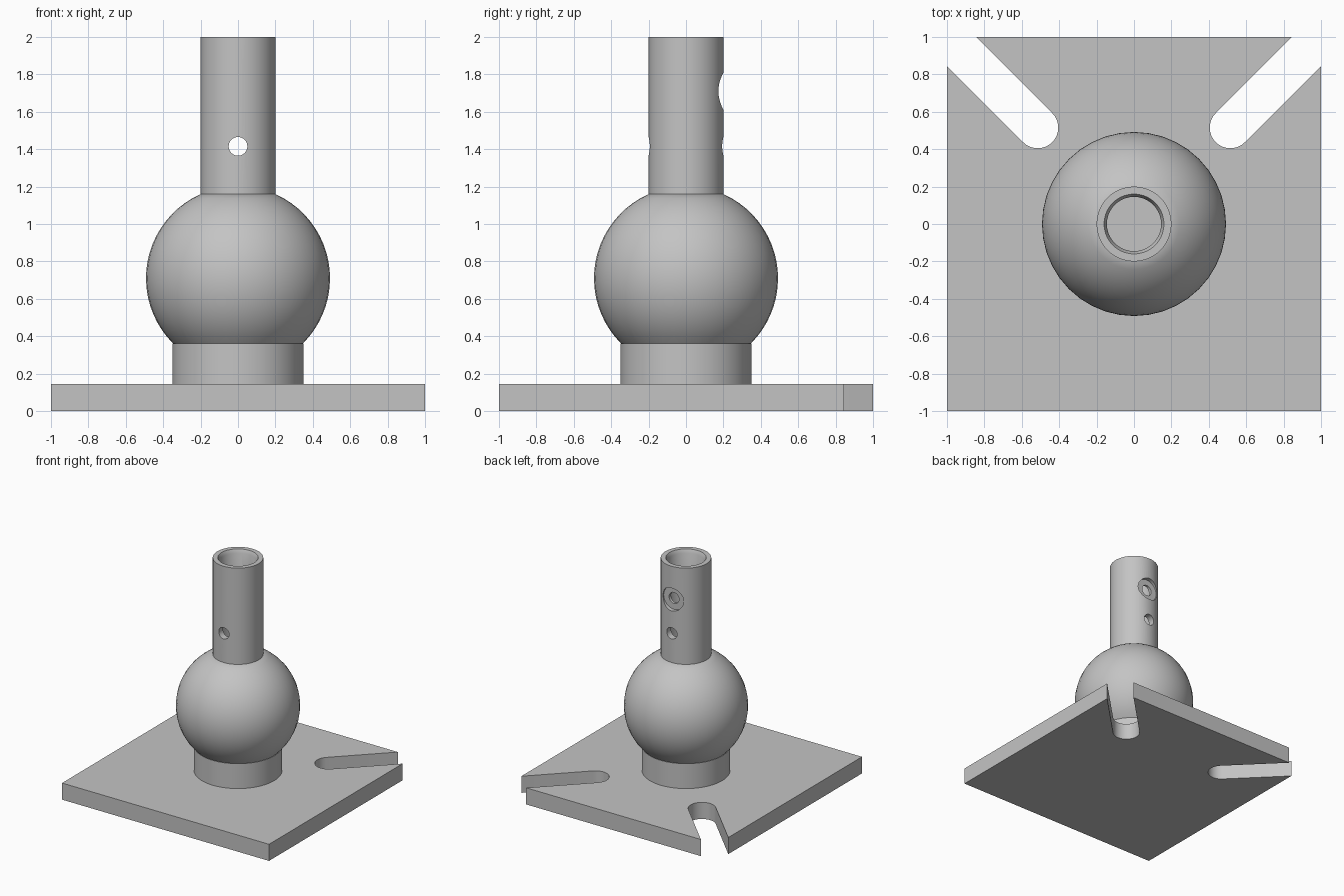
import bpy, bmesh, math
from mathutils import Matrix

if "Cube" in bpy.data.objects:
    bpy.data.objects.remove(bpy.data.objects["Cube"])

grey = bpy.data.materials.new("light grey")
grey.diffuse_color = (0.55, 0.55, 0.55, 1)
grey.use_nodes = True
grey.node_tree.nodes["Principled BSDF"].inputs["Base Color"].default_value = grey.diffuse_color


def make_object(name, bm):
    bmesh.ops.recalc_face_normals(bm, faces=bm.faces[:])
    mesh = bpy.data.meshes.new(name)
    bm.to_mesh(mesh)
    bm.free()
    mesh.materials.append(grey)
    obj = bpy.data.objects.new(name, mesh)
    bpy.context.collection.objects.link(obj)
    return obj


def activate(obj):
    bpy.ops.object.select_all(action='DESELECT')
    obj.select_set(True)
    bpy.context.view_layer.objects.active = obj


def smooth(obj):
    activate(obj)
    bpy.ops.object.shade_smooth_by_angle(angle=math.radians(30))


def lathe(name, profile, steps):
    """Revolve an (r, z) profile that starts and ends on the z axis."""
    bm = bmesh.new()
    verts = [bm.verts.new((r, 0, z)) for r, z in profile]
    edges = [bm.edges.new(pair) for pair in zip(verts, verts[1:])]
    bmesh.ops.spin(bm, geom=verts + edges, cent=(0, 0, 0), axis=(0, 0, 1),
                   angle=math.tau, steps=steps, use_duplicate=False)
    bmesh.ops.remove_doubles(bm, verts=bm.verts[:], dist=1e-5)
    return make_object(name, bm)


def drill(target, radius, y0, y1, z):
    """Cut a round hole along y."""
    bm = bmesh.new()
    place = Matrix.Translation((0, (y0 + y1) / 2, z)) @ Matrix.Rotation(math.pi / 2, 4, 'X')
    bmesh.ops.create_cone(bm, cap_ends=True, segments=32, radius1=radius,
                          radius2=radius, depth=y1 - y0, matrix=place)
    cutter = make_object("hole_cutter", bm)
    cutter.hide_render = True
    mod = target.modifiers.new("hole", 'BOOLEAN')
    mod.operation, mod.solver, mod.object = 'DIFFERENCE', 'EXACT', cutter
    activate(target)
    bpy.ops.object.modifier_apply(modifier=mod.name)
    bpy.data.objects.remove(cutter)


# Base plate with two rounded slots open at the back corners
slot_r, slot_c, thick = 0.11, 0.515, 0.145
mouth = 1 - slot_r * math.sqrt(2)
half = [(1, -1), (1, mouth)]
for i in range(17):
    a = math.radians(-45 - 180 * i / 16)
    half.append((slot_c + slot_r * math.cos(a), slot_c + slot_r * math.sin(a)))
half.append((mouth, 1))
outline = half + [(-x, y) for x, y in reversed(half)]
bm = bmesh.new()
face = bm.faces.new([bm.verts.new((x, y, 0)) for x, y in outline])
ext = bmesh.ops.extrude_face_region(bm, geom=[face])
bmesh.ops.translate(bm, vec=(0, 0, thick),
                    verts=[v for v in ext["geom"] if isinstance(v, bmesh.types.BMVert)])
smooth(make_object("base_plate", bm))

# Collar under the ball
smooth(lathe("collar", [(0, thick), (0.35, thick), (0.35, 0.362), (0, 0.362)], 64))

# Ball, trimmed where it meets collar and tube
ball_r, ball_z = 0.492, 0.71
low, high = math.asin(-0.35 / ball_r), math.acos(0.2 / ball_r)
arc = [low + (high - low) * i / 20 for i in range(21)]
pts = [(ball_r * math.cos(a), ball_z + ball_r * math.sin(a)) for a in arc]
smooth(lathe("ball", [(0, pts[0][1])] + pts + [(0, pts[-1][1])], 40))

# Hollow tube with chamfered mouth
tube = lathe("tube", [(0, 1.15), (0.2, 1.15), (0.2, 2), (0.16, 2), (0.145, 1.97),
                      (0.145, 1.2), (0, 1.2)], 64)
drill(tube, 0.05, -0.3, 0.3, 1.415)    # pin hole through both walls
drill(tube, 0.1, 0.165, 0.3, 1.71)     # flat counterbore at the back
drill(tube, 0.048, 0.02, 0.32, 1.71)   # screw hole inside the counterbore
smooth(tube)
